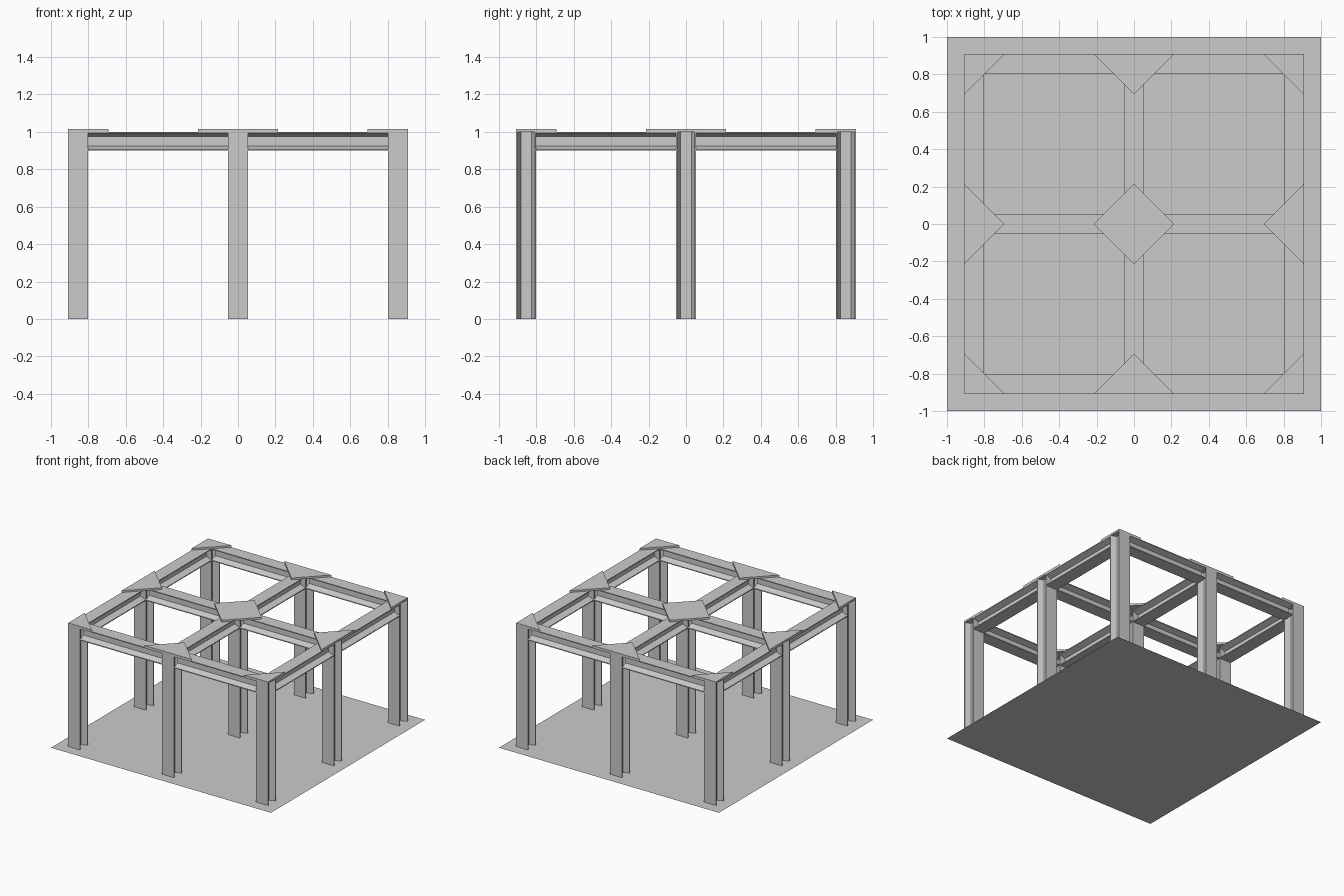
import bpy, bmesh
from mathutils import Vector

if "Cube" in bpy.data.objects:
    bpy.data.objects.remove(bpy.data.objects["Cube"])

E = 0.908          # outer edge of the frame
W = 0.107          # steel section width
C = E - W / 2      # outer grid line
R = 0.215          # gusset plate reach
GRID = (-C, 0, C)


def add_prism(name, pts, extrude):
    """Closed polygon of 3D points extruded along a vector."""
    bm = bmesh.new()
    face = bm.faces.new([bm.verts.new(p) for p in pts])
    if extrude:
        res = bmesh.ops.extrude_face_region(bm, geom=[face], use_keep_orig=True)
        verts = [g for g in res["geom"] if isinstance(g, bmesh.types.BMVert)]
        bmesh.ops.translate(bm, verts=verts, vec=Vector(extrude))
        bmesh.ops.recalc_face_normals(bm, faces=bm.faces)
    mesh = bpy.data.meshes.new(name)
    bm.to_mesh(mesh)
    bm.free()
    ob = bpy.data.objects.new(name, mesh)
    bpy.context.collection.objects.link(ob)
    return ob


def i_profile(w, h, edge=0.007, root=0.025, web=0.012):
    """Tapered-flange I section, w across the flanges and h deep."""
    a, b, t = w / 2, h / 2, web / 2
    q = [(a, b), (a, b - edge), (t, b - root)]
    right = q + [(x, -y) for x, y in reversed(q)]
    return right + [(-x, y) for x, y in reversed(right)]


# ground sheet
add_prism("base_sheet", [(-1, -1, 0), (1, -1, 0), (1, 1, 0), (-1, 1, 0)], None)

# columns, flanges facing front and back
for x in GRID:
    for y in GRID:
        pts = [(x + u, y + v, 0) for u, v in i_profile(W, W)]
        add_prism("column", pts, (0, 0, 1))

# beams between columns, both directions
beam = i_profile(W, 0.1)
span = C - W
for g in GRID:
    for start in (-C + W / 2, W / 2):
        add_prism("beam_x", [(start, g + u, 0.95 + v) for u, v in beam], (span, 0, 0))
        add_prism("beam_y", [(g + u, start, 0.95 + v) for u, v in beam], (0, span, 0))

# gusset plates: full diamond, half diamonds on edges, triangles at corners
for i in (-1, 0, 1):
    for j in (-1, 0, 1):
        x, y = i * E, j * E
        pts = [(x + R, y), (x, y + R), (x - R, y), (x, y - R)]
        pts = [p for p in pts if abs(p[0]) <= E + 1e-4 and abs(p[1]) <= E + 1e-4]
        if i and j:
            pts.append((x, y))
        add_prism("gusset_plate", [(px, py, 1.0) for px, py in pts], (0, 0, 0.015))
